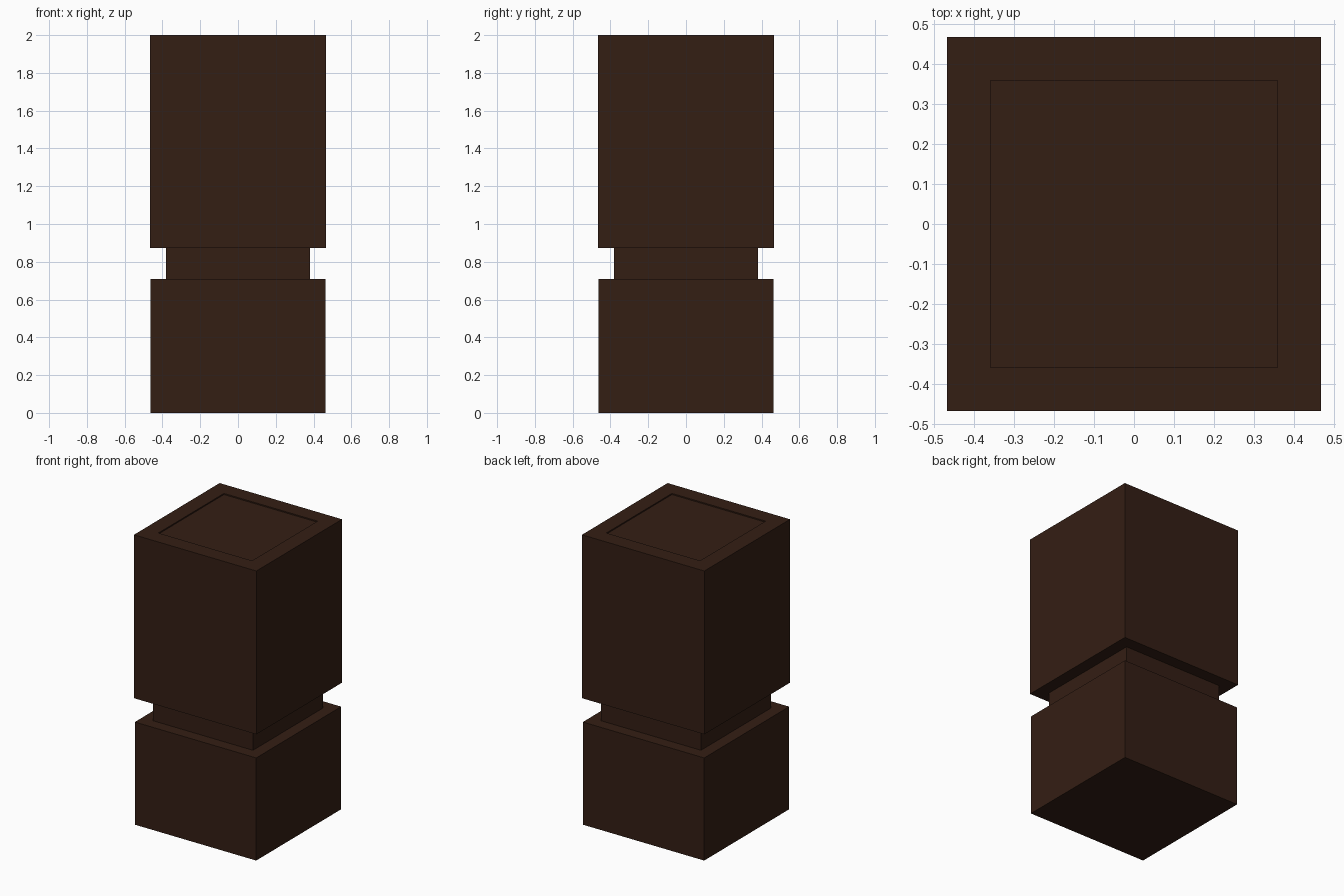
import bpy, bmesh
from mathutils import Matrix

if "Cube" in bpy.data.objects:
    bpy.data.objects.remove(bpy.data.objects["Cube"])

mat = bpy.data.materials.new("dark_brown")
mat.diffuse_color = (0.034, 0.013, 0.007, 1.0)
mat.use_nodes = True
mat.node_tree.nodes["Principled BSDF"].inputs["Base Color"].default_value = mat.diffuse_color


def block(name, half, z0, z1, recess=None):
    """Square block from z0 to z1; recess = (half width, depth) sunk in its top."""
    bm = bmesh.new()
    size = Matrix.Diagonal((2 * half, 2 * half, z1 - z0, 1))
    bmesh.ops.create_cube(bm, size=1, matrix=Matrix.Translation((0, 0, (z0 + z1) / 2)) @ size)
    if recess:
        inner, depth = recess
        bm.normal_update()
        top = max(bm.faces, key=lambda f: f.calc_center_median().z)
        # flat rim, then a step straight down
        bmesh.ops.inset_region(bm, faces=[top], thickness=half - inner)
        floor = bmesh.ops.extrude_discrete_faces(bm, faces=[top])["faces"][0]
        bmesh.ops.translate(bm, vec=(0, 0, -depth), verts=floor.verts)
    bmesh.ops.recalc_face_normals(bm, faces=bm.faces)
    mesh = bpy.data.meshes.new(name)
    bm.to_mesh(mesh)
    bm.free()
    mesh.materials.append(mat)
    obj = bpy.data.objects.new(name, mesh)
    bpy.context.collection.objects.link(obj)
    return obj


# Lower block, narrow neck, and tall upper block with a shallow panel on top
block("lower_block", 0.463, 0.0, 0.708)
block("neck", 0.382, 0.708, 0.873)
block("upper_block", 0.467, 0.873, 2.0, recess=(0.312, 0.008))
